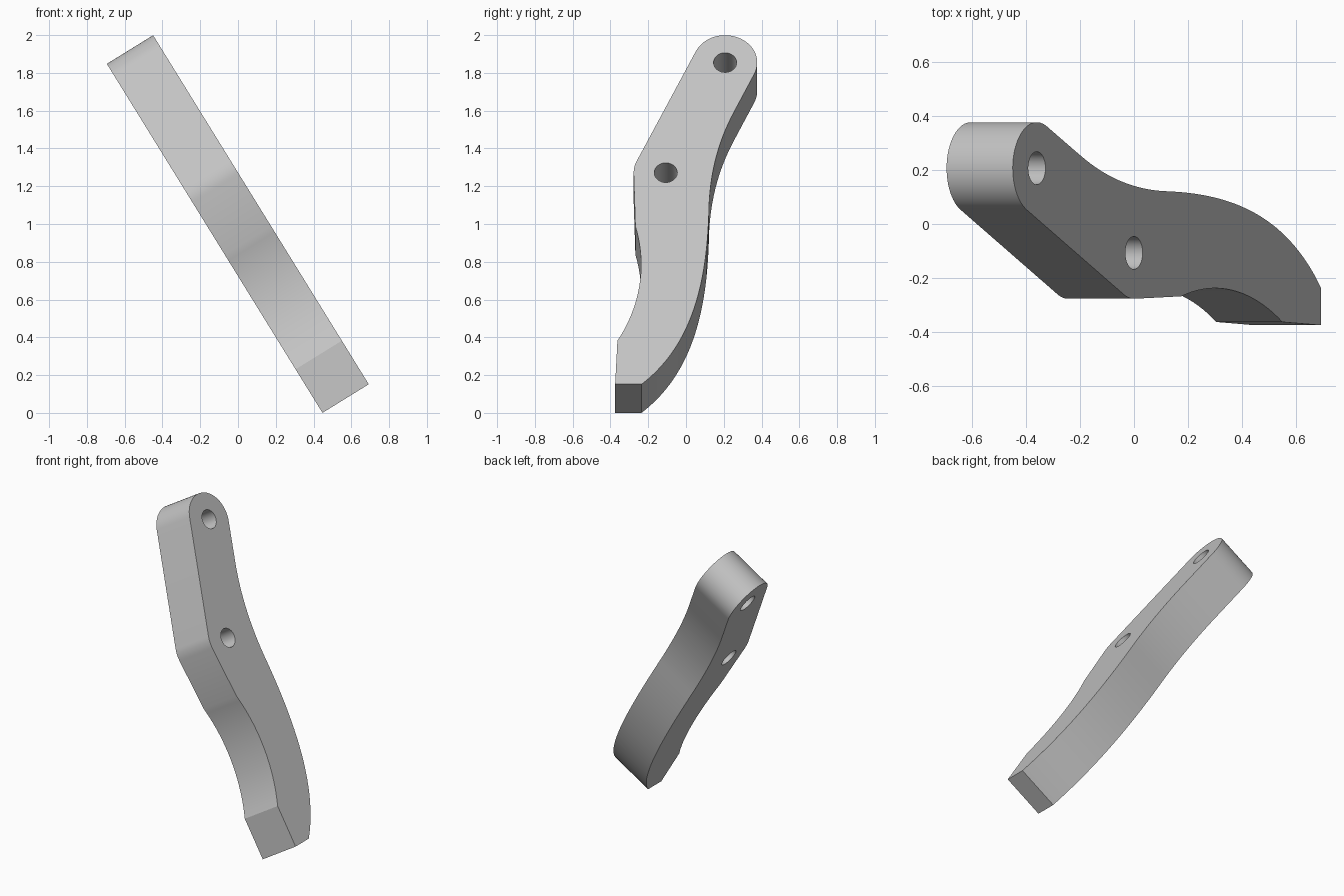
import bpy, bmesh, math
from mathutils import Vector, Matrix
from mathutils.geometry import interpolate_bezier

cube = bpy.data.objects.get("Cube")
if cube:
    bpy.data.objects.remove(cube)

THICK = 0.288
TOP_HOLE, MID_HOLE = (-0.685, 0.207), (0.0, -0.107)
BOSS_R, HOLE_R = 0.17, 0.061


def arc(centre, r, start, end, n):
    """Points on an arc, angles in degrees."""
    angles = [math.radians(start + (end - start) * i / n) for i in range(n + 1)]
    return [Vector((centre[0] + r * math.cos(a), centre[1] + r * math.sin(a))) for a in angles]


def arc_through(a, b, bulge, n):
    """Circular arc from a to b; bulge is the sagitta to the left of a->b."""
    a, b = Vector(a), Vector(b)
    chord = b - a
    normal = Vector((-chord.y, chord.x)).normalized()
    r = ((chord.length / 2) ** 2 + bulge ** 2) / (2 * bulge)
    centre = (a + b) / 2 + normal * (bulge - r)
    half = math.degrees(math.asin(chord.length / 2 / r))
    mid = math.degrees(math.atan2(normal.y, normal.x))
    return arc(centre, r, mid + half, mid - half, n)


def bezier(p0, p1, p2, p3, n):
    return [p.to_2d() for p in interpolate_bezier(*[Vector((*p, 0)) for p in (p0, p1, p2, p3)], n)]


# Lever outline: u runs down the lever, v runs towards the back
outline = arc(TOP_HOLE, BOSS_R, 65.5, 245.5, 32)             # rounded top end
outline += arc(MID_HOLE, BOSS_R, 245.5, 271.5, 6)            # front bend
outline += arc_through((0.333, -0.268), (1.046, -0.363), 0.07, 20)  # front hollow
outline += [Vector((1.317, -0.375))]                         # square foot
back = bezier((-0.38, 0.255), (-0.19, 0.168), (0, 0.13), (0.2, 0.122), 16)
back += bezier((0.2, 0.122), (0.64, 0.115), (1.06, 0.05), (1.317, -0.235), 24)[1:]
outline += back[::-1]

loops = [outline] + [arc(c, HOLE_R, 0, 360, 32)[:-1] for c in (TOP_HOLE, MID_HOLE)]

# Fill the outline around its holes, then give it thickness
bm = bmesh.new()
edges = []
for loop in loops:
    verts = [bm.verts.new((p.x, p.y, 0)) for p in loop]
    edges += [bm.edges.new((v, verts[i - 1])) for i, v in enumerate(verts)]
bmesh.ops.triangle_fill(bm, use_beauty=True, edges=edges)
solid = bmesh.ops.extrude_face_region(bm, geom=bm.faces[:])
moved = [g for g in solid["geom"] if isinstance(g, bmesh.types.BMVert)]
bmesh.ops.translate(bm, vec=(0, 0, -THICK), verts=moved)

# Lean the lever over sideways
down = Vector((0.5256, 0, -0.8507))
side = Vector((0.8507, 0, 0.5256))
lean = Matrix((down, (0, 1, 0), side)).transposed().to_4x4()
bm.transform(Matrix.Translation((0, 0, 1.272)) @ lean)
bmesh.ops.recalc_face_normals(bm, faces=bm.faces[:])

mesh = bpy.data.meshes.new("lever_arm")
bm.to_mesh(mesh)
bm.free()
lever = bpy.data.objects.new("lever_arm", mesh)
bpy.context.collection.objects.link(lever)

# Plain grey
grey = bpy.data.materials.new("light_grey")
grey.use_nodes = True
colour = (0.55, 0.55, 0.55, 1)
grey.diffuse_color = colour
grey.node_tree.nodes["Principled BSDF"].inputs["Base Color"].default_value = colour
mesh.materials.append(grey)

bpy.ops.object.select_all(action="DESELECT")
lever.select_set(True)
bpy.context.view_layer.objects.active = lever
bpy.ops.object.shade_smooth_by_angle(angle=math.radians(25))
